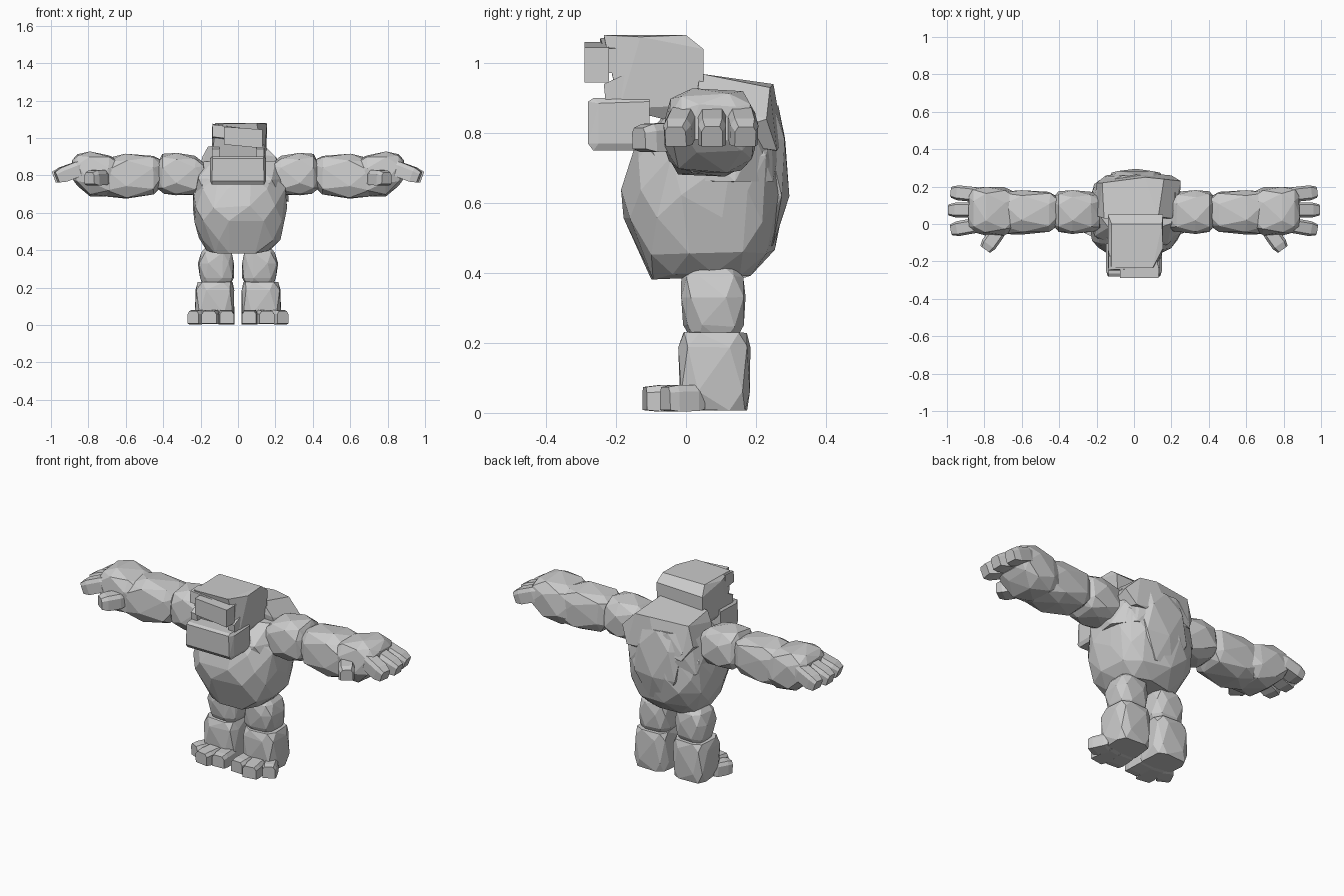
import bpy, bmesh, math, random
from mathutils import Vector

random.seed(11)
stone = bpy.data.materials.new("grey stone")
stone.diffuse_color = (0.6, 0.6, 0.6, 1)


def finish(name, points, mirror=False):
    """Faceted stone chunk wrapped around the points, flattened to broad facets."""
    bm = bmesh.new()
    for p in points:
        bm.verts.new(p)
    bmesh.ops.convex_hull(bm, input=bm.verts[:])
    loose = [v for v in bm.verts if not v.link_faces]
    bmesh.ops.delete(bm, geom=loose, context='VERTS')
    bmesh.ops.dissolve_limit(bm, angle_limit=math.radians(7), verts=bm.verts[:], edges=bm.edges[:])
    bmesh.ops.recalc_face_normals(bm, faces=bm.faces[:])
    me = bpy.data.meshes.new(name)
    bm.to_mesh(me)
    bm.free()
    me.materials.append(stone)
    ob = bpy.data.objects.new(name, me)
    bpy.context.collection.objects.link(ob)
    if mirror:
        ob.modifiers.new("mirror", 'MIRROR')
    return ob


def rock(name, axis, sections, sides=8, jitter=0.01, mirror=False, power=0.6):
    """Sections (position, u0, u1, v0, v1) along x or z become squarish rings."""
    pts = []
    for k, (t, u0, u1, v0, v1) in enumerate(sections):
        ring = []
        for i in range(sides):
            a = 2 * math.pi * (i + 0.5 * (k % 2) + 0.25) / sides
            ring.append([math.copysign(abs(w) ** power, w) for w in (math.cos(a), math.sin(a))])
        cm, sm = (max(abs(r[j]) for r in ring) for j in (0, 1))
        for c, s in ring:
            u = (u0 + u1) / 2 + c / cm * (u1 - u0) / 2
            v = (v0 + v1) / 2 + s / sm * (v1 - v0) / 2
            p = Vector((t, u, v) if axis == 'x' else (u, v, t))
            pts.append(p + Vector([random.uniform(-jitter, jitter) for _ in range(3)]))
    return finish(name, pts, mirror)


def digit(name, a, b, w, h, shrink=0.75):
    """Chamfered block tapering from a to b, w wide and h thick."""
    a, b = Vector(a), Vector(b)
    d = (b - a).normalized()
    side = d.cross(Vector((0, 0, 1))).normalized()
    up = side.cross(d)
    pts = []
    for f, s in ((0, 0.85), (0.2, 1), (0.75, 1), (1, shrink)):
        for i, j in ((.7, 1), (-.7, 1), (-1, .5), (-1, -1), (1, -1), (1, .5)):
            pts.append(a.lerp(b, f) + side * (i * s * w / 2) + up * (j * s * h / 2))
    return finish(name, pts, True)


def block(name, corners):
    return finish(name, [Vector(c) for c in corners])


# Barrel torso and belly
rock("torso", 'z', [
    (0.39, -0.16, 0.17, -0.10, 0.185), (0.46, -0.205, 0.225, -0.14, 0.245),
    (0.55, -0.235, 0.25, -0.175, 0.275), (0.63, -0.25, 0.26, -0.19, 0.285),
    (0.73, -0.235, 0.265, -0.145, 0.28), (0.80, -0.20, 0.22, -0.13, 0.27)], 10, 0.009, False, 0.75)
# Shoulder hump, sloping down to the back
rock("hump", 'z', [
    (0.66, -0.24, 0.27, -0.12, 0.275), (0.78, -0.235, 0.26, -0.13, 0.275),
    (0.88, -0.20, 0.22, -0.04, 0.26)], 8, 0.006, False, 0.7)
block("hump_top", [
    (-0.19, 0.04, 0.90), (-0.16, 0.03, 0.955), (0.13, 0.04, 0.97), (0.20, 0.03, 0.90),
    (-0.17, 0.22, 0.935), (0.06, 0.25, 0.94), (0.16, 0.24, 0.93), (0.25, 0.23, 0.84),
    (-0.20, 0.22, 0.82), (0.0, 0.278, 0.78), (0.20, 0.26, 0.75), (-0.15, 0.26, 0.74),
    (-0.22, 0.05, 0.78), (0.24, 0.05, 0.78)])
# Broad slab down the back
rock("back_slab", 'z', [
    (0.48, -0.08, 0.10, 0.10, 0.255), (0.62, -0.14, 0.16, 0.12, 0.294),
    (0.78, -0.14, 0.16, 0.12, 0.286), (0.88, -0.10, 0.12, 0.12, 0.266)], 7, 0.003)

# Skull with chamfered side, recessed below the brow
block("skull", [
    (-0.14, 0.05, 1.03), (0.155, 0.05, 1.04), (-0.12, 0.0, 1.08), (0.15, 0.0, 1.08),
    (-0.12, -0.235, 1.075), (0.10, -0.235, 1.08), (-0.14, -0.13, 1.06), (0.155, -0.13, 1.075),
    (-0.14, 0.05, 0.88), (0.15, 0.05, 0.88), (-0.10, 0.02, 0.82), (0.11, 0.02, 0.82),
    (-0.14, -0.19, 0.87), (0.14, -0.19, 0.87), (-0.13, -0.20, 0.98), (0.12, -0.20, 0.98)])
# Slanted heavy brow with a thick plate
block("brow", [(x, y, z - x * 0.12)
               for x, s in ((-0.135, 0), (0.125, 0.01))
               for y, z in ((-0.17, 1.06), (-0.245 + s, 1.055), (-0.25 + s, 0.99), (-0.17, 0.98))])
block("brow_plate", [(x, y, z) for x in (-0.075, 0.13) for y in (-0.29, -0.22)
                     for z in ((1.06, 0.965) if x < 0 else (1.045, 0.945))])
# Small cheek stones beside the eye hollow
for name, s in (("left_cheek_stone", -1), ("right_cheek_stone", 1)):
    block(name, [(s * x, y, z) for x in (0.10, 0.14)
                 for y, z in ((-0.17, 0.88), (-0.23, 0.89), (-0.235, 0.94), (-0.17, 0.97))])
# Big square jaw with chamfered edges
block("jaw", [(sx * x, y, z) for sx in (-1, 1) for x, y, z in (
    (0.15, -0.105, 0.89), (0.14, -0.105, 0.90), (0.15, -0.25, 0.885), (0.135, -0.265, 0.90),
    (0.135, -0.28, 0.89), (0.14, -0.28, 0.77), (0.15, -0.25, 0.77), (0.14, -0.265, 0.75),
    (0.15, -0.105, 0.77), (0.14, -0.105, 0.75))])

# Arms held straight out: shoulder, elbow, forearm and hand
rock("upper_arm", 'x', [
    (0.18, -0.03, 0.15, 0.73, 0.87), (0.23, -0.045, 0.17, 0.70, 0.90),
    (0.33, -0.05, 0.18, 0.69, 0.92), (0.40, -0.04, 0.17, 0.70, 0.91),
    (0.43, -0.01, 0.14, 0.73, 0.87)], 8, 0.005, True)
rock("forearm", 'x', [
    (0.415, -0.01, 0.15, 0.73, 0.88), (0.45, -0.045, 0.17, 0.70, 0.905),
    (0.60, -0.055, 0.18, 0.675, 0.91), (0.70, -0.05, 0.175, 0.685, 0.89)], 8, 0.006, True)
rock("hand", 'x', [
    (0.63, -0.03, 0.17, 0.71, 0.88), (0.69, -0.06, 0.195, 0.685, 0.91),
    (0.79, -0.06, 0.20, 0.69, 0.93), (0.86, -0.045, 0.195, 0.74, 0.91),
    (0.885, -0.02, 0.17, 0.78, 0.88)], 8, 0.004, True)
for i, (y0, y1, x1) in enumerate(((-0.005, -0.03, 0.97), (0.075, 0.075, 0.985), (0.155, 0.17, 0.97))):
    digit("finger_%d" % (i + 1), (0.83, y0, 0.845), (x1, y1, 0.79), 0.08, 0.08)
digit("thumb", (0.72, -0.03, 0.79), (0.795, -0.135, 0.785), 0.085, 0.08)

# Legs: thigh, blocky shin and toes
rock("thigh", 'z', [
    (0.20, 0.05, 0.18, 0.02, 0.14), (0.25, 0.025, 0.205, -0.005, 0.165),
    (0.33, 0.02, 0.215, -0.015, 0.17), (0.39, 0.03, 0.20, -0.01, 0.165),
    (0.42, 0.06, 0.17, 0.02, 0.14)], 8, 0.004, True)
rock("shin", 'z', [
    (0.008, 0.025, 0.215, -0.01, 0.175), (0.06, 0.018, 0.23, -0.02, 0.185),
    (0.19, 0.018, 0.228, -0.022, 0.183), (0.23, 0.03, 0.215, -0.01, 0.175)], 8, 0.003, True, 0.5)
for i, (x0, x1, y1, w) in enumerate(((0.068, 0.06, -0.10, 0.085), (0.13, 0.155, -0.118, 0.09),
                                     (0.19, 0.24, -0.06, 0.075))):
    digit("toe_%d" % (i + 1), (x0, 0.04, 0.043), (x1, y1, 0.041), w, 0.075, 0.88)
